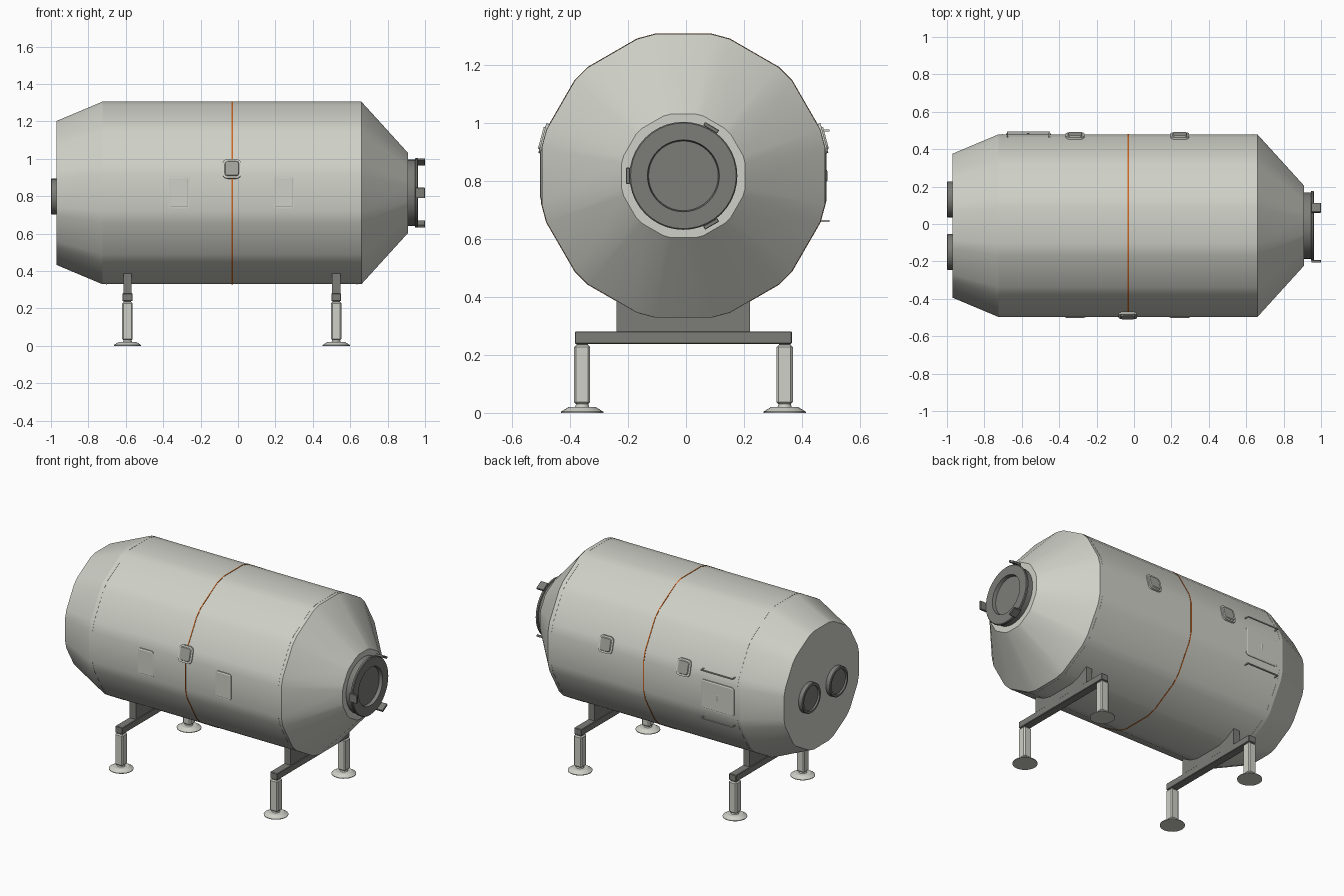
import bpy, bmesh
from math import sin, cos, pi, radians
from mathutils import Matrix, Vector

old = bpy.data.objects.get("Cube")
if old:
    bpy.data.objects.remove(old, do_unlink=True)

CY, CZ = -0.009, 0.817          # hull axis
FLAT, HALF = 0.488, radians(11.3)  # distance to flats, half angle of a flat


def material(name, rgb):
    m = bpy.data.materials.new(name)
    m.use_nodes = True
    m.diffuse_color = (*rgb, 1)
    m.node_tree.nodes["Principled BSDF"].inputs["Base Color"].default_value = (*rgb, 1)
    return m


LIGHT = material("light grey", (0.62, 0.63, 0.57))
MID = material("window grey", (0.36, 0.36, 0.33))
DARK = material("dark grey", (0.2, 0.2, 0.185))
ORANGE = material("orange", (0.6, 0.13, 0.015))


def finish(name, bm, mats, matrix=Matrix(), angle=20):
    bmesh.ops.recalc_face_normals(bm, faces=bm.faces)
    bm.transform(matrix)
    me = bpy.data.meshes.new(name)
    bm.to_mesh(me)
    bm.free()
    for m in mats:
        me.materials.append(m)
    me.shade_smooth()
    me.set_sharp_from_angle(angle=radians(angle))
    ob = bpy.data.objects.new(name, me)
    bpy.context.collection.objects.link(ob)
    return ob


# Cross-sections
HULL = []
for k in range(12):
    for side in (-1, 1):
        a = k * pi / 6 + side * HALF
        HULL.append((sin(a) / cos(HALF), cos(a) / cos(HALF)))


def circle(n):
    return [(sin(2 * pi * i / n), cos(2 * pi * i / n)) for i in range(n)]


def loft(name, section, profile, mat, matrix, caps=True):
    """Sweep a section along local x; profile holds (x, radius) pairs."""
    bm = bmesh.new()
    rings = [[bm.verts.new((x, r * a, r * b)) for a, b in section] for x, r in profile]
    n = len(section)
    for p, q in zip(rings, rings[1:]):
        for i in range(n):
            j = (i + 1) % n
            bm.faces.new((p[i], p[j], q[j], q[i]))
    if caps:
        bm.faces.new(rings[0])
        bm.faces.new(rings[-1])
    return finish(name, bm, [mat], matrix)


def box(name, lo, hi, mat, bevel=0.0):
    lo, hi = Vector(lo), Vector(hi)
    bm = bmesh.new()
    bmesh.ops.create_cube(bm, size=1)
    bmesh.ops.scale(bm, vec=hi - lo, verts=bm.verts)
    bmesh.ops.translate(bm, vec=(lo + hi) / 2, verts=bm.verts)
    if bevel:
        bmesh.ops.bevel(bm, geom=bm.edges[:], offset=bevel, segments=1, affect='EDGES')
    return finish(name, bm, [mat])


def wall(side, tilt, x, r, up=0.0):
    """Frame on the hull wall: local x along, y up, z outward."""
    w = Vector((0, side * cos(tilt), sin(tilt)))
    v = Vector((0, -side * sin(tilt), cos(tilt)))
    u = v.cross(w)
    m = Matrix((u, v, w)).transposed().to_4x4()
    m.translation = Vector((x, CY, CZ)) + w * r + v * up
    return m


def plate(name, width, height, radius, depth, mats, matrix, rim=0.0, sink=0.0):
    """Rounded plate, optionally with a sunken pane inside a rim."""
    bm = bmesh.new()
    pts = []
    for k, (sx, sy) in enumerate(((1, 1), (-1, 1), (-1, -1), (1, -1))):
        for i in range(5):
            a = (k + i / 4) * pi / 2
            pts.append(bm.verts.new((sx * (width / 2 - radius) + radius * cos(a),
                                     sy * (height / 2 - radius) + radius * sin(a), 0)))
    top = bm.faces.new(pts)
    base = bmesh.ops.extrude_face_region(bm, geom=[top])
    low = [v for v in base["geom"] if isinstance(v, bmesh.types.BMVert)]
    bmesh.ops.translate(bm, vec=(0, 0, -depth), verts=low)
    if rim:
        top = max(bm.faces, key=lambda f: f.calc_center_median().z)
        bmesh.ops.inset_region(bm, faces=[top], thickness=rim, use_even_offset=True)
        bmesh.ops.inset_region(bm, faces=[top], thickness=0.003, depth=-sink,
                               use_even_offset=True)
        top.material_index = len(mats) - 1
    return finish(name, bm, mats, matrix)


AXIS = Matrix.Translation((0, CY, CZ))

# Pressure hull with its seam and stripe bands
loft("hull", HULL, [(-0.97, 0.385), (-0.725, FLAT), (0.66, FLAT), (0.91, 0.213)], LIGHT, AXIS)


def band(name, x, width, rise, mat):
    loft(name, HULL, [(x - width / 2, FLAT - 0.01), (x - width / 2, FLAT + rise),
                      (x + width / 2, FLAT + rise), (x + width / 2, FLAT - 0.01)],
         mat, AXIS, caps=False)


band("orange_stripe", -0.031, 0.006, 0.002, ORANGE)
band("rear_seam", -0.703, 0.006, 0.001, LIGHT)
band("front_seam", 0.637, 0.006, 0.001, LIGHT)

# Docking hatch with three latches
loft("docking_hatch", circle(40),
     [(0.90, 0.178), (0.945, 0.178), (0.948, 0.186), (0.958, 0.186), (0.962, 0.182),
      (0.962, 0.124), (0.94, 0.12)], DARK, AXIS)
for i in range(3):
    latch = box(f"hatch_latch_{i + 1}", (0.948, -0.028, 0.184), (1.0, 0.028, 0.198), DARK, 0.002)
    latch.data.transform(AXIS @ Matrix.Rotation(radians(90 + 120 * i), 4, 'X'))

# Twin ports on the rear cap
for side, label in ((1, "left"), (-1, "right")):
    loft(f"{label}_rear_port", circle(32),
         [(-0.96, 0.096), (-0.996, 0.096), (-1.0, 0.092), (-1.0, 0.08), (-0.99, 0.077)],
         DARK, Matrix.Translation((0, CY + side * 0.141, CZ - 0.02)))

# Windows on the upper wall strips
for label, side, x in (("front", -1, -0.033), ("back_left", 1, 0.245), ("back_right", 1, -0.315)):
    plate(f"{label}_window", 0.1, 0.106, 0.026, 0.02, [LIGHT, MID],
          wall(side, radians(15), x, 0.503), rim=0.012, sink=0.0055)

# Raised panels on the front wall
for x in (-0.315, 0.245):
    plate("wall_panel", 0.11, 0.17, 0.013, 0.012, [LIGHT],
          wall(-1, 0, x, FLAT + 0.004, 0.003), rim=0.006, sink=0.002)

# Service door, its handle and two handrails on the back wall
DOOR = -0.565
plate("service_door", 0.24, 0.19, 0.022, 0.012, [LIGHT],
      wall(1, 0, DOOR, FLAT + 0.004), rim=0.006, sink=0.002)
plate("door_handle", 0.024, 0.05, 0.01, 0.01, [LIGHT, MID],
      wall(1, 0, DOOR, FLAT + 0.006), rim=0.005, sink=0.002)
for z in (0.973, 0.661):
    box("handrail", (DOOR - 0.115, 0.488, z - 0.003), (DOOR + 0.115, 0.495, z + 0.003), LIGHT)
    for end in (-0.112, 0.112):
        box("handrail_post", (DOOR + end - 0.003, 0.45, z - 0.003),
            (DOOR + end + 0.003, 0.49, z + 0.003), LIGHT)

# Support stands: saddle, cross beam, legs and feet
for x in (-0.591, 0.525):
    box("saddle", (x - 0.022, CY - 0.23, 0.27), (x + 0.022, CY + 0.23, 0.39), DARK)
    box("cross_beam", (x - 0.026, CY - 0.374, 0.238), (x + 0.026, CY + 0.374, 0.281), DARK, 0.003)
    for side in (-1, 1):
        y = CY + side * 0.349
        box("leg", (x - 0.028, y - 0.028, 0.03), (x + 0.028, y + 0.028, 0.234), LIGHT, 0.007)
        box("leg_collar", (x - 0.02, y - 0.02, 0.22), (x + 0.02, y + 0.02, 0.245), DARK)
        stand = Matrix.Translation((x, y, 0)) @ Matrix.Rotation(-pi / 2, 4, 'Y')
        loft("foot", circle(24), [(0, 0.073), (0.004, 0.073), (0.02, 0.047),
                                  (0.021, 0.024), (0.034, 0.02)], LIGHT, stand)
